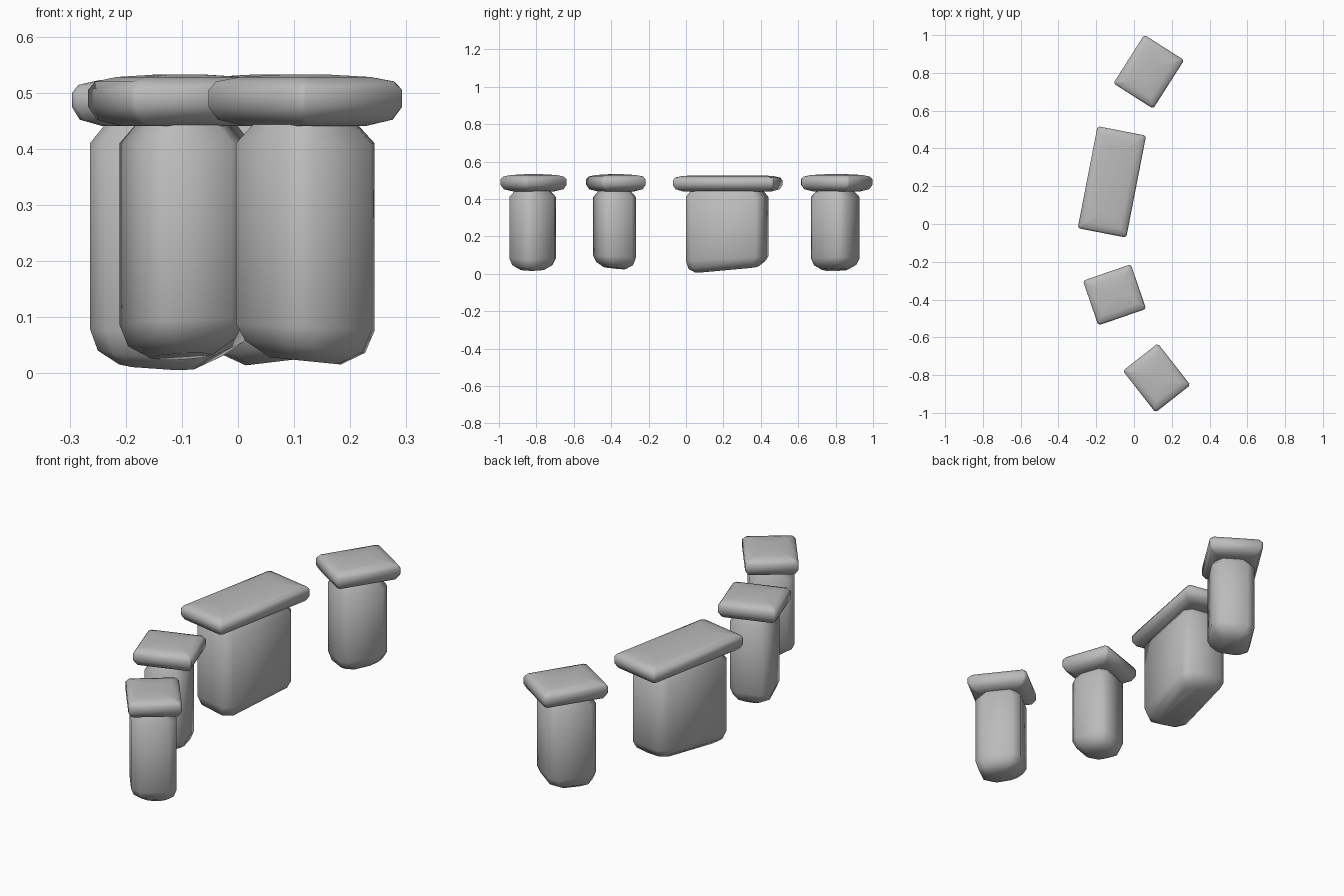
import bpy, bmesh, math
from mathutils import Matrix

cube = bpy.data.objects.get("Cube")
if cube:
    bpy.data.objects.remove(cube, do_unlink=True)

# One grey stone colour
stone = bpy.data.materials.new("grey_stone")
stone.use_nodes = True
grey = (0.5, 0.5, 0.5, 1)
stone.diffuse_color = grey
stone.node_tree.nodes["Principled BSDF"].inputs["Base Color"].default_value = grey


def outline(w, d, c):
    """Rectangle with cut corners, counter-clockwise."""
    x, y = w / 2, d / 2
    return [(x, c - y), (x, y - c), (x - c, y), (c - x, y),
            (-x, y - c), (-x, c - y), (c - x, -y), (x - c, -y)]


def loft(name, center, angle, size, rings, tilt=(0, 0)):
    """Stack outlines; each ring is (inset, z, corner cut, tilt amount)."""
    bm = bmesh.new()
    turn = Matrix.Rotation(math.radians(angle), 2)
    loops = []
    for inset, z, cut, lean in rings:
        loop = []
        for px, py in outline(size[0] - 2 * inset, size[1] - 2 * inset, cut):
            dx = turn[0][0] * px + turn[0][1] * py
            dy = turn[1][0] * px + turn[1][1] * py
            dz = lean * (tilt[0] * dx + tilt[1] * dy)
            loop.append(bm.verts.new((dx, dy, z + dz)))
        loops.append(loop)
    for low, high in zip(loops, loops[1:]):
        for i in range(8):
            j = (i + 1) % 8
            bm.faces.new((low[i], low[j], high[j], high[i]))
    bm.faces.new(loops[0][::-1])
    bm.faces.new(loops[-1])
    bmesh.ops.recalc_face_normals(bm, faces=bm.faces)
    mesh = bpy.data.meshes.new(name)
    bm.to_mesh(mesh)
    bm.free()
    mesh.materials.append(stone)
    obj = bpy.data.objects.new(name, mesh)
    obj.location = (center[0], center[1], 0)
    bpy.context.collection.objects.link(obj)
    bpy.ops.object.select_all(action='DESELECT')
    obj.select_set(True)
    bpy.context.view_layer.objects.active = obj
    bpy.ops.object.shade_smooth_by_angle(angle=math.radians(65))


# name, cap centre, turn, cap size, pillar centre, pillar size, base z, base tilt
stones = [
    ("front", (0.12, -0.815), 38, (0.235, 0.28), (0.12, -0.82), (0.2, 0.215), 0.022, (-0.1, 0)),
    ("near", (-0.103, -0.375), 19, (0.268, 0.25), (-0.1, -0.382), (0.19, 0.2), 0.03, (0.05, -0.1)),
    ("wide", (-0.117, 0.223), -11, (0.262, 0.55), (-0.12, 0.22), (0.225, 0.42), 0.023, (-0.05, 0.1)),
    ("back", (0.078, 0.806), -32.5, (0.25, 0.305), (0.08, 0.798), (0.2, 0.225), 0.022, (0.12, 0)),
]

for name, cap_at, turn, cap_size, pillar_at, pillar_size, base, tilt in stones:
    # Upright block with a worn, uneven foot and softened shoulders
    loft(name + "_pillar", pillar_at, turn, pillar_size, [
        (0.045, base, 0.03, 1),
        (0.012, base + 0.025, 0.035, 1),
        (0, base + 0.06, 0.035, 0.5),
        (0, 0.41, 0.035, 0),
        (0.025, 0.445, 0.03, 0),
        (0.03, 0.47, 0.03, 0)], tilt)
    # Flat capstone with rounded upper and lower rims
    drop = 0.006 if name == "wide" else 0
    loft(name + "_capstone", cap_at, turn, cap_size, [
        (0.045, 0.441, 0.01, 0),
        (0.012, 0.452, 0.01, 0),
        (0, 0.475, 0.01, 0),
        (0, 0.505 - drop, 0.01, 0),
        (0.01, 0.52 - drop, 0.01, 0),
        (0.04, 0.528 - drop, 0.01, 0),
        (0.09, 0.532 - drop, 0.01, 0)])
